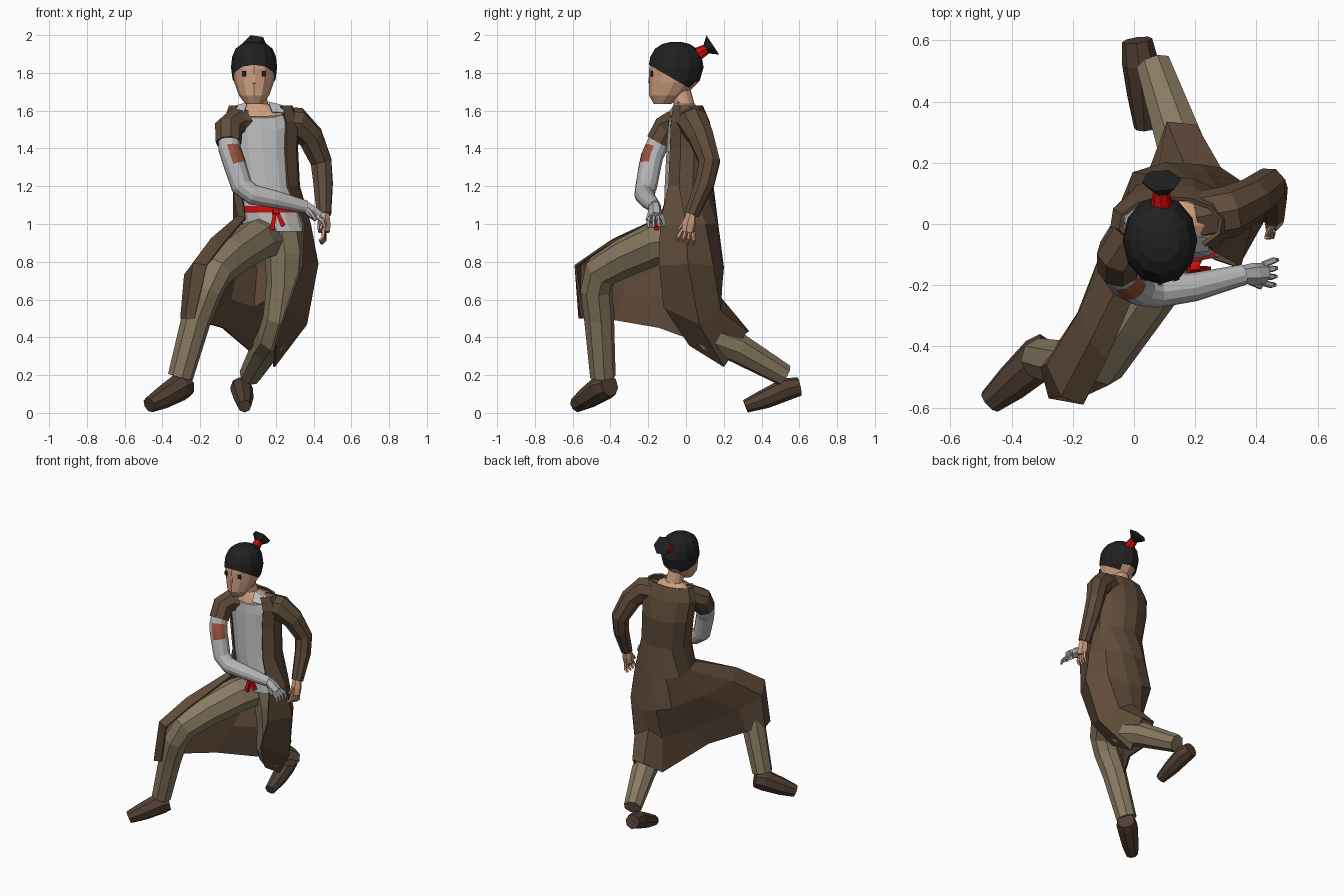
import bpy, bmesh, math
from mathutils import Vector

if "Cube" in bpy.data.objects:
    bpy.data.objects.remove(bpy.data.objects["Cube"])

def material(name, r, g, b):
    m = bpy.data.materials.new(name)
    m.diffuse_color = (r, g, b, 1)
    m.use_nodes = True
    m.node_tree.nodes["Principled BSDF"].inputs["Base Color"].default_value = m.diffuse_color
    return m

COAT = material("coat brown", .115, .07, .042)
PANTS = material("trouser tan", .25, .195, .12)
BOOT = material("boot brown", .085, .05, .033)
SKIN = material("skin", .62, .35, .215)
HAIR = material("hair black", .015, .015, .015)
RED = material("ribbon red", .62, .003, .003)
SHIRT = material("shirt grey", .50, .50, .51)
WRAP = material("sleeve grey", .47, .47, .48)
PATCH = material("patch rust", .32, .08, .045)

def loft(name, strips, mat, closed=True, caps=True):
    """Skin each strip (a list of equal rings of points) into one flat-shaded mesh."""
    bm = bmesh.new()
    for rings in strips:
        vs = [[bm.verts.new(p) for p in ring] for ring in rings]
        n = len(vs[0])
        for a, b in zip(vs, vs[1:]):
            for i in range(n if closed else n - 1):
                j = (i + 1) % n
                bm.faces.new((a[i], a[j], b[j], b[i]))
        if closed and caps:
            bm.faces.new(vs[0][::-1])
            bm.faces.new(vs[-1])
    if closed:
        bmesh.ops.recalc_face_normals(bm, faces=bm.faces)
    me = bpy.data.meshes.new(name)
    bm.to_mesh(me)
    bm.free()
    me.materials.append(mat)
    ob = bpy.data.objects.new(name, me)
    bpy.context.collection.objects.link(ob)
    return ob

def tube_rings(pts, sides=8):
    """Rings along a path of (x, y, z, radius), carried without twist."""
    P = [Vector(p[:3]) for p in pts]
    rings, ref, last = [], None, None
    for i, p in enumerate(P):
        t = (P[min(i + 1, len(P) - 1)] - P[max(i - 1, 0)]).normalized()
        if ref is None:
            ref = t.orthogonal().normalized()
        else:
            ref = last.rotation_difference(t) @ ref
        last, side = t, t.cross(ref)
        r = pts[i][3]
        rings.append([p + r * (math.cos(a) * ref + math.sin(a) * side)
                      for a in (2 * math.pi * k / sides for k in range(sides))])
    return rings

def tube(name, pts, mat, sides=8):
    return loft(name, [tube_rings(pts, sides)], mat)

def ellipse(cx, cy, rx, ry, z, n=12, start=-90, sweep=360, s=1.0, tilt=0):
    """Flat ring; tilt lowers its front."""
    step = sweep / (n if abs(sweep) == 360 else n - 1)
    ang = [math.radians(start + k * step) for k in range(n)]
    return [(cx + s * rx * math.cos(a), cy + s * ry * math.sin(a),
             z + tilt * min(0, math.sin(a))) for a in ang]

# ---- torso: shirt, belt
body = [(.19, .01, .18, .14, 1.0), (.15, .01, .175, .132, 1.2), (.13, .02, .185, .132, 1.4),
        (.125, .01, .20, .112, 1.54)]
shirt = [ellipse(*r, n=14, s=.93) for r in [(.21, .01, .17, .14, .96)] + body[:3]]
shirt += [ellipse(.125, .01, .20, .114, 1.53, n=14, s=.93, tilt=.03),
          ellipse(.12, 0, .165, .095, 1.605, n=14, s=.93, tilt=.045)]
loft("shirt", [shirt], SHIRT)
loft("belt", [[ellipse(.175, .01, .172, .133, z, n=14) for z in (1.06, 1.095)]], RED)
knot = [[(.20, -.135, 1.08, .022), (.20, -.15, 1.05, .022)],
        [(.20, -.145, 1.08, .012), (.18, -.155, .97, .017)],
        [(.20, -.145, 1.08, .012), (.24, -.15, .99, .017)]]
loft("belt_knot", [tube_rings(k, 4) for k in knot], RED)

# ---- long coat: open front, skirt columns run waist -> hem around the body
skirt = [
    [(.04, -.14, 1.03), (-.09, -.44, .88), (-.165, -.585, .78), (-.23, -.55, .50)],
    [(0, -.10, 1.04), (-.14, -.38, .92), (-.235, -.56, .79), (-.275, -.565, .50)],
    [(-.02, 0, 1.02), (-.17, -.28, .87), (-.28, -.46, .73), (-.30, -.47, .50)],
    [(-.015, .10, 1.0), (-.09, -.06, .83), (-.19, -.32, .65), (-.23, -.37, .49)],
    [(.05, .155, 1.0), (0, .165, .80), (-.04, 0, .60), (-.08, -.14, .45)],
    [(.15, .165, 1.0), (.10, .195, .77), (.08, .16, .56), (.06, .19, .33)],
    [(.24, .155, 1.0), (.21, .19, .74), (.17, .18, .61), (.11, .33, .43)],
    [(.33, .10, 1.0), (.34, .14, .78), (.28, .18, .54), (.20, .32, .43)],
    [(.38, 0, 1.0), (.42, .01, .79), (.36, .07, .47), (.19, .20, .245)],
    [(.345, -.135, 1.0), (.335, -.14, .78), (.26, -.115, .56), (.20, .02, .36)]]
upper = [(.12, .0, .165, .085, 1.625)] + body[:0:-1]
rows = [ellipse(*r, n=10, start=220, sweep=-270) for r in upper]
rows += [[col[k] for col in skirt] for k in range(4)]
coat = loft("coat", [rows], COAT, closed=False)
mod = coat.modifiers.new("thickness", 'SOLIDIFY')
mod.thickness, mod.offset = .012, 0

# ---- sleeves and arms
tube("left_sleeve", [(.20, .02, 1.54, .085), (.31, .04, 1.535, .085), (.385, .08, 1.46, .072),
                     (.44, .125, 1.33, .06), (.45, .10, 1.22, .055), (.455, .03, 1.05, .04)], COAT)
tube("right_sleeve", [(.07, 0, 1.54, .08), (-.01, -.04, 1.54, .08), (-.05, -.10, 1.51, .075),
                      (-.05, -.145, 1.43, .07)], COAT)
arm = tube("right_arm", [(-.05, -.13, 1.47, .058), (-.045, -.16, 1.40, .06), (-.03, -.18, 1.355, .06),
                         (-.015, -.19, 1.31, .06), (.02, -.21, 1.20, .058), (.08, -.22, 1.155, .054),
                         (.20, -.205, 1.13, .047), (.36, -.165, 1.09, .034)], WRAP, 12)
arm.data.materials.append(PATCH)
for f in arm.data.polygons:
    c = f.center
    d = Vector((c.x + .03 - .33 * (1.355 - c.z), c.y + .18 + .33 * (1.355 - c.z), 0)).normalized()
    if 1.30 < c.z < 1.41 and d.dot(Vector((.5, -.866, 0))) > .7:
        f.material_index = 1

def hand(name, wrist, along, spread, curl, mat):
    w, d, s, c = map(Vector, (wrist, along, spread, curl))
    pt = lambda p, r: (p.x, p.y, p.z, r)
    parts = [tube_rings([pt(w - d * .02, .028), pt(w + d * .04, .036), pt(w + d * .085, .033)], 6)]
    for i in range(4):
        a = w + d * .075 + s * (i - 1.5) * .019
        b = a + d * .045 + s * (i - 1.5) * .008
        parts.append(tube_rings([pt(a, .011), pt(b, .011), pt(b + d * .02 + c * .02, .008)], 5))
    a = w + d * .03 - s * .025
    parts.append(tube_rings([pt(a, .012), pt(a + d * .05 - s * .02 + c * .015, .009)], 5))
    loft(name, parts, mat)

hand("left_hand", (.455, .025, 1.04), (0, -.2, -.98), (.1, 1, -.2), (-1, 0, 0), SKIN)
hand("right_hand", (.36, -.165, 1.09), (.78, .05, -.62), (.1, 1, .1), (-.3, 0, -1), WRAP)

# ---- legs and boots
tube("front_trouser_leg", [(.17, .02, .93, .11), (.09, -.13, .91, .115), (-.03, -.31, .83, .105),
                           (-.12, -.45, .75, .095), (-.165, -.475, .65, .085), (-.22, -.46, .5, .08),
                           (-.305, -.44, .19, .068)], PANTS)
tube("back_trouser_leg", [(.23, .01, .98, .11), (.25, .02, .85, .11), (.245, .03, .68, .095),
                          (.22, .05, .50, .088), (.19, .12, .40, .088), (.15, .27, .345, .082),
                          (.065, .52, .20, .06)], PANTS)
tube("front_boot", [(-.27, -.405, .145, .06), (-.31, -.44, .135, .073), (-.40, -.52, .08, .06),
                    (-.47, -.58, .042, .042)], BOOT)
tube("back_boot", [(.035, .315, .035, .035), (.03, .42, .075, .052), (.02, .53, .125, .06),
                   (.01, .60, .14, .05)], BOOT)

# ---- neck, head, hair
loft("neck", [[ellipse(.12, 0, .15, .088, 1.598, tilt=.03), ellipse(.10, -.01, .06, .055, 1.635),
               ellipse(.09, -.03, .052, .052, 1.72)]], SKIN)
skull = [(-.125, .045, .045, 1.635), (-.10, .08, .095, 1.68), (-.065, .105, .13, 1.75),
         (-.055, .114, .14, 1.82), (-.055, .108, .130, 1.875), (-.055, .09, .105, 1.918),
         (-.055, .058, .066, 1.943), (-.055, .02, .025, 1.953)]
loft("head", [[ellipse(.085, y, rx, ry, z) for y, rx, ry, z in skull]], SKIN)
hair = loft("hair", [[ellipse(.085, y + .002, rx + .008, ry + .006, z + .01)
                      for y, rx, ry, z in skull]], HAIR)
bm = bmesh.new()
bm.from_mesh(hair.data)
bmesh.ops.bisect_plane(bm, geom=bm.verts[:] + bm.edges[:] + bm.faces[:], clear_inner=True,
                       plane_co=(.085, -.2, 1.845), plane_no=(0, .15, .26))
bm.to_mesh(hair.data)
bm.free()
tube("hair_ribbon", [(.09, .045, 1.89, .038), (.09, .115, 1.93, .026)], RED)
tube("hair_tail", [(.09, .10, 1.92, .02), (.09, .142, 1.948, .066)], HAIR, 6)
tube("nose", [(.085, -.191, 1.79, .005), (.085, -.194, 1.745, .010)], SKIN, 4)

# ---- eyes: thin plates on the face
for side in (-1, 1):
    bpy.ops.mesh.primitive_cube_add(size=1, location=(.085 + side * .053, -.181, 1.795),
                                    rotation=(0, 0, side * math.radians(18)))
    eye = bpy.context.object
    eye.name = "left_eye" if side > 0 else "right_eye"
    eye.scale = (.02, .009, .028)
    eye.data.materials.append(HAIR)

# ---- shirt collar bands either side of the bare throat
for side in (-1, 1):
    x = .105
    ob = loft("collar_band", [[[(x + side * .055, -.035, 1.645), (x + side * .13, -.04, 1.625)],
                               [(x + side * .075, -.092, 1.59), (x + side * .14, -.085, 1.585)]]],
              SHIRT, closed=False)
    ob.modifiers.new("thickness", 'SOLIDIFY').thickness = .006
